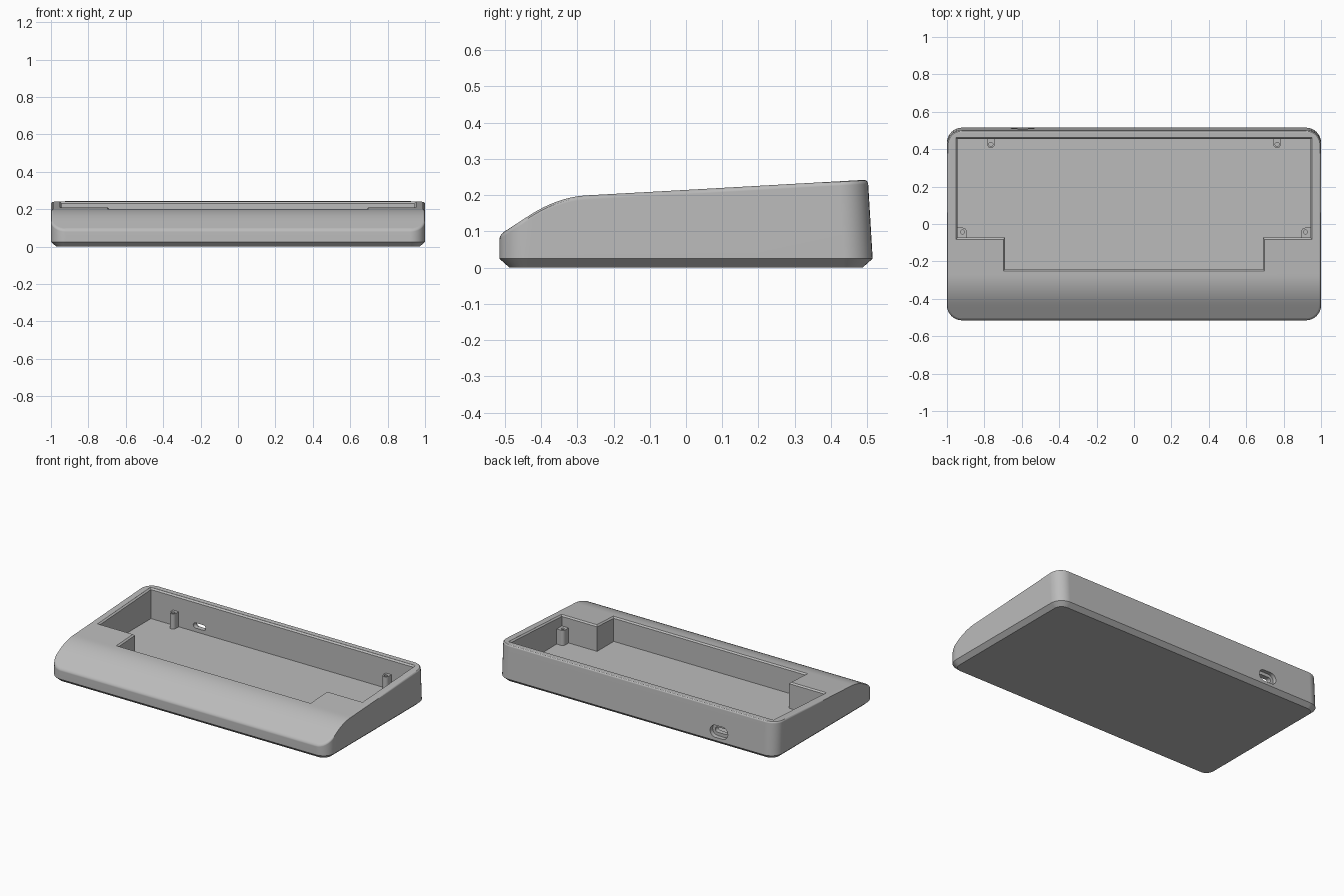
import bpy, bmesh, math

cube = bpy.data.objects.get("Cube")
if cube:
    bpy.data.objects.remove(cube, do_unlink=True)

plastic = bpy.data.materials.new("matte grey plastic")
plastic.use_nodes = True
GREY = (0.5, 0.5, 0.5, 1)
plastic.diffuse_color = GREY
plastic.node_tree.nodes["Principled BSDF"].inputs["Base Color"].default_value = GREY


def make_object(name, bm):
    bmesh.ops.recalc_face_normals(bm, faces=bm.faces)
    mesh = bpy.data.meshes.new(name)
    bm.to_mesh(mesh)
    bm.free()
    mesh.materials.append(plastic)
    obj = bpy.data.objects.new(name, mesh)
    bpy.context.collection.objects.link(obj)
    return obj


def activate(obj):
    bpy.ops.object.select_all(action='DESELECT')
    obj.select_set(True)
    bpy.context.view_layer.objects.active = obj


def loft(name, rings):
    """Closed solid through rings of equal point count."""
    bm = bmesh.new()
    rows = [[bm.verts.new(p) for p in ring] for ring in rings]
    n = len(rows[0])
    for low, high in zip(rows, rows[1:]):
        for i in range(n):
            k = (i + 1) % n
            bm.faces.new((low[i], low[k], high[k], high[i]))
    bm.faces.new(rows[0])
    bm.faces.new(rows[-1])
    return make_object(name, bm)


def cut(target, cutter):
    cutter.hide_render = True
    mod = target.modifiers.new("cut", 'BOOLEAN')
    mod.operation = 'DIFFERENCE'
    mod.solver = 'EXACT'
    mod.object = cutter
    activate(target)
    bpy.ops.object.modifier_apply(modifier=mod.name)
    bpy.data.objects.remove(cutter, do_unlink=True)


def finish(obj):
    activate(obj)
    bpy.ops.object.shade_smooth_by_angle(angle=math.radians(30))
    mod = obj.modifiers.new("clean shading", 'WEIGHTED_NORMAL')
    mod.keep_sharp = True


def arc(cx, cy, r, start, end, steps=8):
    angles = [math.radians(start + (end - start) * i / steps) for i in range(steps + 1)]
    return [(cx + r * math.cos(a), cy + r * math.sin(a)) for a in angles]


# Side profile: front slope blending into the gently rising deck
DECK_RISE, BEND_Y, BEND_W, BEND = 0.055, -0.354, 0.08, 0.595
HALF_Y, CORNER, BASE_Z = 0.515, 0.08, 0.025


def deck(y):
    return 0.198 + DECK_RISE * (y + 0.3)


def top(y):
    d = y - BEND_Y
    if d >= BEND_W:
        drop = 0
    elif d <= -BEND_W:
        drop = -d
    else:
        drop = (BEND_W - d) ** 2 / (4 * BEND_W)
    return deck(y) - BEND * drop


# Right half of the rounded plan, front to back
def half_outline(inset):
    r = CORNER - inset
    edge = HALF_Y - CORNER
    sides = [-edge + 0.18 * i / 14 for i in range(1, 15)] + [0.0, 0.2]
    return (arc(1 - CORNER, -edge, r, -90, 0)
            + [(1 - inset, y) for y in sides]
            + arc(1 - CORNER, edge, r, 0, 90))


def body_ring(inset, height):
    ring = []
    for x, y in half_outline(inset):
        z = height(y)
        lean = 0.06 * max(0, z - BASE_Z) * max(0, y / HALF_Y)
        ring.append((x, y - lean, z))
    return ring


# Case body: chamfered foot, walls, filleted rim, strip-built deck
FILLET = 0.012
rings = [body_ring(0.028, lambda y: 0), body_ring(0, lambda y: BASE_Z)]
for step in range(4):
    a = math.radians(30 * step)
    rings.append(body_ring(FILLET * (1 - math.cos(a)),
                           lambda y, a=a: top(y) - FILLET * (1 - math.sin(a))))
bm = bmesh.new()
right = [[bm.verts.new(p) for p in ring] for ring in rings]
left = [[bm.verts.new((-x, y, z)) for x, y, z in ring] for ring in rings]
count = len(rings[0])
for j in range(len(rings) - 1):
    for side in (left, right):
        for i in range(count - 1):
            bm.faces.new((side[j][i], side[j][i + 1], side[j + 1][i + 1], side[j + 1][i]))
    for i in (0, count - 1):
        bm.faces.new((left[j][i], right[j][i], right[j + 1][i], left[j + 1][i]))
for j in (0, -1):
    for i in range(count - 1):
        bm.faces.new((left[j][i], right[j][i], right[j][i + 1], left[j][i + 1]))
body = make_object("case_body", bm)

# Stepped tray opening with a chamfered lip that follows the deck
FLOOR, LIP = 0.042, 0.009


def tray(o, height):
    half = [(0.69 + o, -0.243 - o), (0.69 + o, -0.073 - o),
            (0.944 + o, -0.073 - o), (0.944 + o, 0.454 + o)]
    full = half + [(-x, y) for x, y in reversed(half)]
    return [(x, y, height(y)) for x, y in full]


cut(body, loft("tray_cutter", [
    tray(0, lambda y: FLOOR),
    tray(0, lambda y: deck(y) - LIP),
    tray(LIP, deck),
    tray(LIP, lambda y: deck(y) + 0.05)]))


# Rear cable port: wide recess with a smaller slot through the wall
def port_cutter(name, half_w, r, y0, y1):
    cx, cz = -0.595, 0.083
    pts = arc(cx + half_w - r, cz, r, -90, 90) + arc(cx - half_w + r, cz, r, 90, 270)
    return loft(name, [[(x, y, z) for x, z in pts] for y in (y0, y1)])


cut(body, port_cutter("port_recess_cutter", 0.064, 0.038, 0.485, 0.6))
cut(body, port_cutter("port_slot_cutter", 0.045, 0.017, 0.42, 0.6))
finish(body)


# Screw posts standing on the tray floor, with pilot holes
def screw_post(name, pts, hole):
    post = loft(name, [[(x, y, z) for x, y in pts] for z in (FLOOR - 0.005, 0.14)])
    circle = arc(*hole, 0.011, 0, 337.5, 15)
    cut(post, loft("pilot_cutter", [[(x, y, z) for x, y in circle] for z in (0.07, 0.2)]))
    finish(post)


for name, s in (("left", 1), ("right", -1)):
    back = [(s * 0.765 + x, y) for x, y in
            arc(0, 0.426, 0.02, 180, 360) + [(0.02, 0.46), (-0.02, 0.46)]]
    screw_post("back_post_" + name, back, (s * 0.765, 0.426))
    front = [(s * x, y) for x, y in
             arc(0.915, -0.04, 0.02, 90, 180) + [(0.895, -0.08), (0.95, -0.08), (0.95, -0.02)]]
    screw_post("front_post_" + name, front, (s * 0.917, -0.043))
